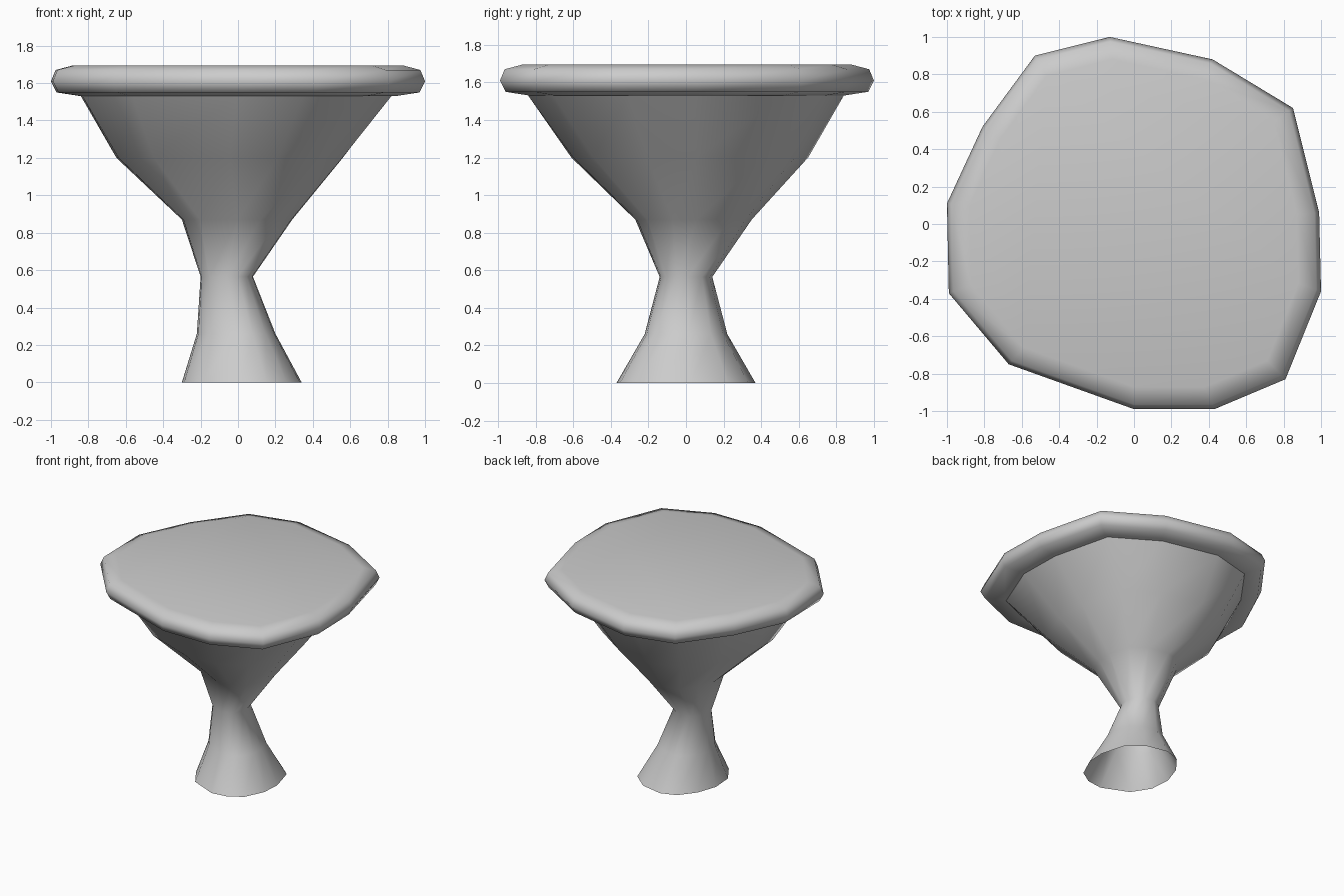
import bpy, bmesh, math

if "Cube" in bpy.data.objects:
    bpy.data.objects.remove(bpy.data.objects["Cube"])

# Irregular thirteen-sided tabletop outline
OUTLINE = [(-0.13, 1.0), (-0.53, 0.90), (-0.81, 0.52), (-1.0, 0.11), (-0.99, -0.37),
           (-0.67, -0.75), (0.0, -0.99), (0.43, -0.99), (0.81, -0.83), (1.0, -0.36),
           (0.99, 0.06), (0.85, 0.62), (0.42, 0.88)]


def ring(x0, x1, y0, y1, z, round_amount=0.0):
    """Outline fitted to a bounding box, optionally blended toward an ellipse."""
    pts = []
    for x, y in OUTLINE:
        r = 1 + (1 / math.hypot(x, y) - 1) * round_amount
        pts.append((x * r, y * r))
    xs, ys = [p[0] for p in pts], [p[1] for p in pts]
    fit = lambda v, vs, a, b: a + (v - min(vs)) / (max(vs) - min(vs)) * (b - a)
    return [(fit(x, xs, x0, x1), fit(y, ys, y0, y1), z) for x, y in pts]


def loft(name, rings, caps, angle):
    bm = bmesh.new()
    loops = [[bm.verts.new(p) for p in r] for r in rings]
    n = len(OUTLINE)
    for lo, hi in zip(loops, loops[1:]):
        for i in range(n):
            j = (i + 1) % n
            bm.faces.new((lo[i], lo[j], hi[j], hi[i]))
    if caps:
        bm.faces.new(loops[0][::-1])
        bm.faces.new(loops[-1])
    mesh = bpy.data.meshes.new(name)
    bm.to_mesh(mesh)
    bm.free()
    obj = bpy.data.objects.new(name, mesh)
    bpy.context.collection.objects.link(obj)
    bpy.ops.object.select_all(action='DESELECT')
    obj.select_set(True)
    bpy.context.view_layer.objects.active = obj
    bpy.ops.object.shade_smooth_by_angle(angle=math.radians(angle))
    return obj


# Rounded slab
slab = [(0.84, 1.53), (0.97, 1.55), (1.0, 1.61), (0.975, 1.67), (0.88, 1.695)]
loft("tabletop", [ring(-s, s, -0.99 * s, s, z) for s, z in slab], True, 75)

# Hollow pedestal, open at the foot
loft("pedestal", [
    ring(-0.30, 0.34, -0.37, 0.37, 0.0, 0.6),
    ring(-0.22, 0.20, -0.22, 0.22, 0.26, 0.6),
    ring(-0.20, 0.08, -0.14, 0.14, 0.565, 0.6),
    ring(-0.30, 0.29, -0.27, 0.35, 0.87, 0.4),
    ring(-0.65, 0.56, -0.61, 0.65, 1.20, 0.2),
    ring(-0.84, 0.82, -0.84, 0.84, 1.53),
], False, 75)
